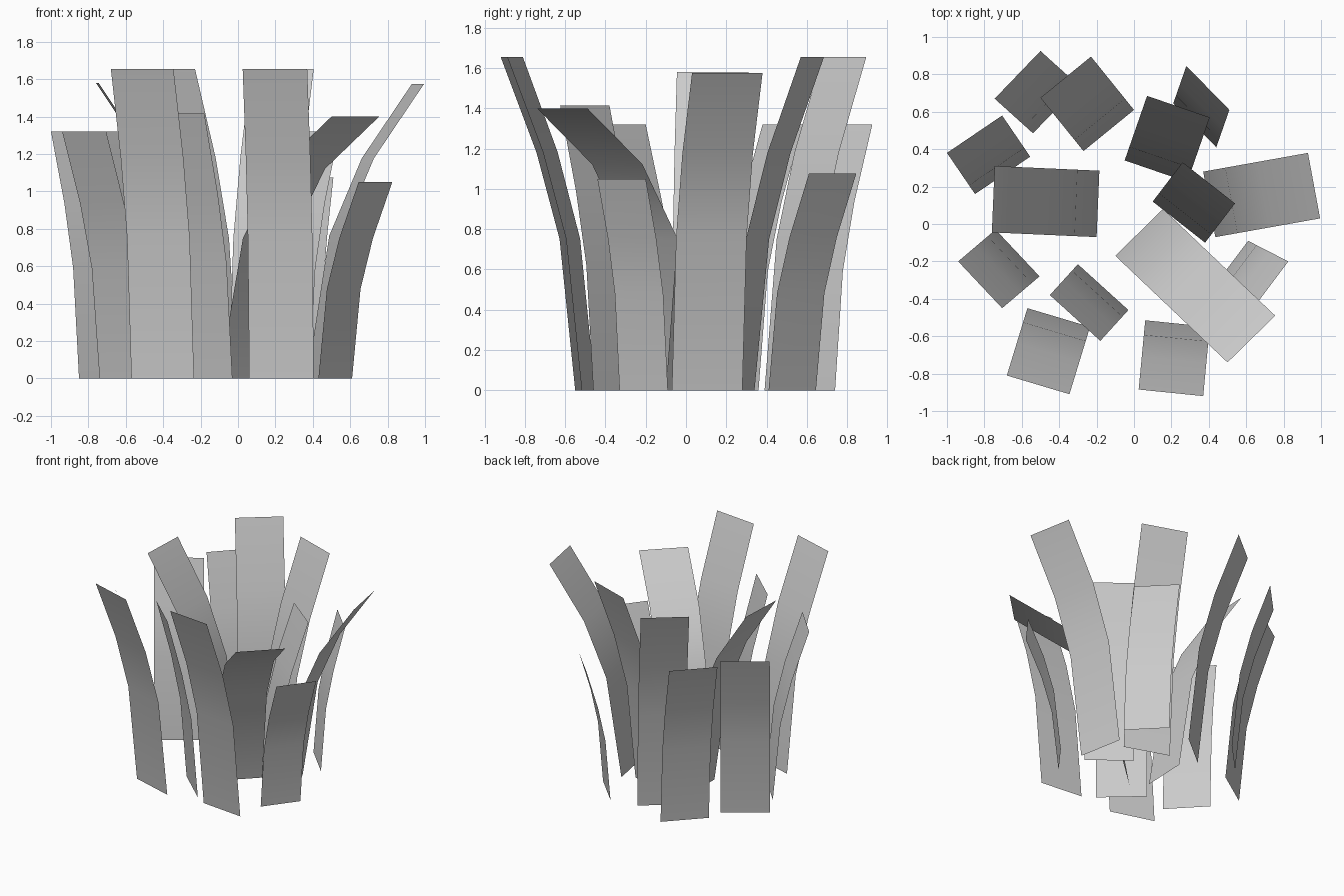
import bpy

# Each blade: base corner A, base corner B, outward lean (x, y), height
BLADES = [
    ((-.57, -.45), (-.235, -.55), (-.11, -.36), 1.655),
    ((.06, -.515), (.405, -.55), (-.035, -.37), 1.655),
    ((-.30, -.215), (-.03, -.46), (-.15, -.165), 1.415),
    ((-.74, -.03), (-.505, -.28), (-.20, -.17), 1.32),
    ((-.85, .16), (-.555, .36), (-.15, .22), 1.32),
    ((-.54, .485), (-.295, .74), (-.205, .185), 1.32),
    ((-.27, .39), (0, .61), (-.23, .285), 1.655),
    ((-.185, .285), (-.20, -.07), (-.56, .025), 1.58),
    ((-.05, .34), (.285, .225), (.12, .345), 1.655),
    ((.21, .645), (.44, .41), (.07, .20), 1.075),
    ((.10, .12), (.38, -.10), (.16, .21), 1.32),
    ((-.10, -.17), (.155, .08), (.60, -.57), 1.4),
    ((.435, -.07), (.37, .28), (.56, .10), 1.575),
    ((.61, -.09), (.43, -.33), (.215, -.11), 1.05),
]


def grass_blade(name, a, b, lean, height):
    """Flat strip of three quads, bending outward more toward the tip."""
    r = (lean[0] ** 2 + lean[1] ** 2) ** .5 / height - .23
    profile = [(0, 0), (.21, .455 + .22 * r), (.52, .715 + .24 * r), (1, 1)]
    verts = [(p[0] + lean[0] * f, p[1] + lean[1] * f, height * z)
             for f, z in profile for p in (a, b)]
    faces = [(i, i + 1, i + 3, i + 2) for i in (0, 2, 4)]
    # keep the front side facing outward, along the lean
    nx, ny = -(b[1] - a[1]), b[0] - a[0]
    if nx * lean[0] + ny * lean[1] > 0:
        faces = [f[::-1] for f in faces]
    mesh = bpy.data.meshes.new(name)
    mesh.from_pydata(verts, [], faces)
    mesh.shade_smooth()
    obj = bpy.data.objects.new(name, mesh)
    bpy.context.collection.objects.link(obj)


# Tuft of grass
for i, blade in enumerate(BLADES):
    grass_blade(f"grass_blade_{i + 1}", *blade)
